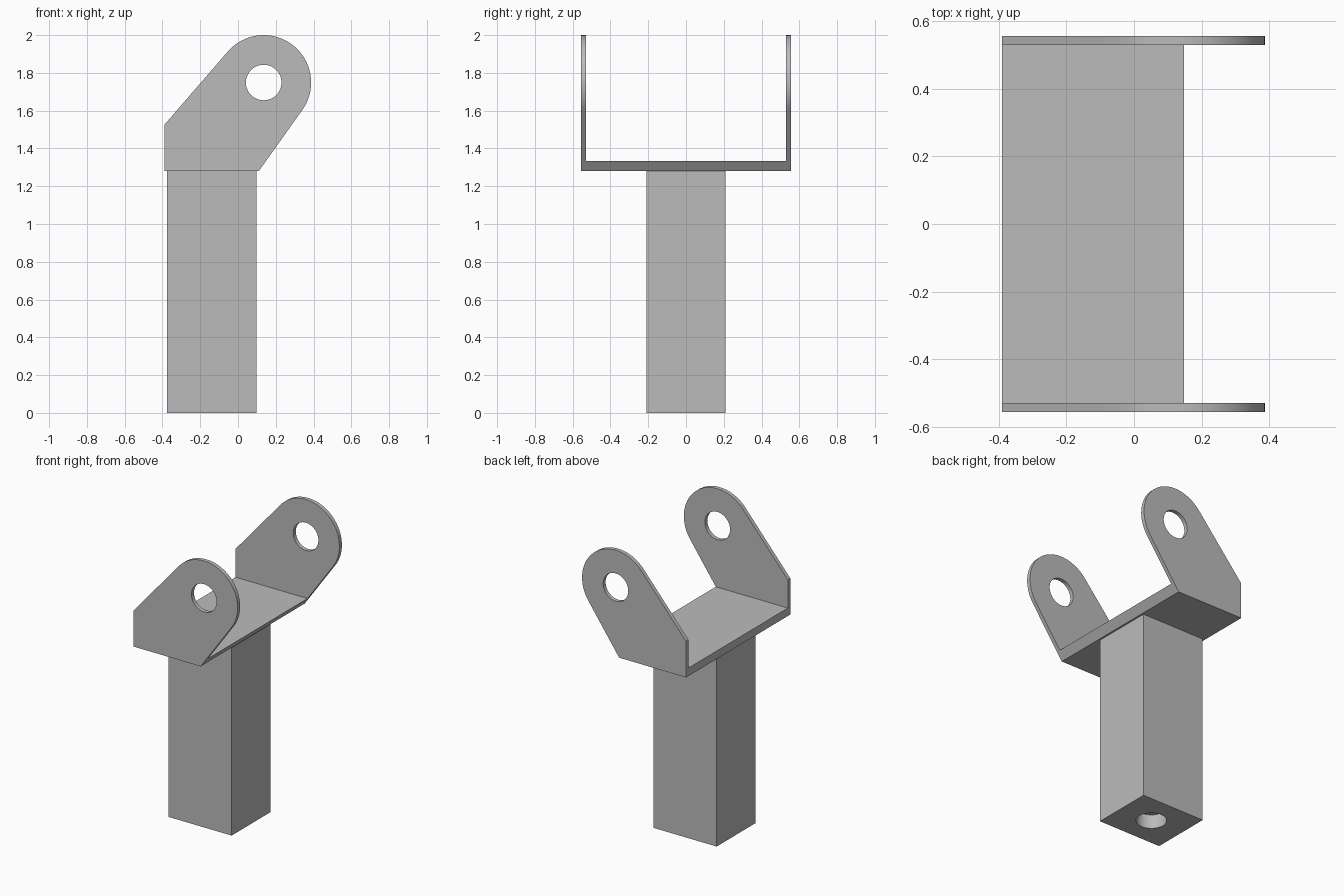
import bpy
import bmesh
from math import atan2, acos, cos, sin, pi, hypot

default = bpy.data.objects.get("Cube")
if default:
    bpy.data.objects.remove(default, do_unlink=True)

GREY = (0.5, 0.5, 0.5, 1)
steel = bpy.data.materials.new("plain grey")
steel.use_nodes = True
steel.diffuse_color = GREY
steel.node_tree.nodes["Principled BSDF"].inputs["Base Color"].default_value = GREY


def prism(name, outline, y0, y1):
    """Extrude an outline in the XZ plane from y0 to y1."""
    bm = bmesh.new()
    face = bm.faces.new([bm.verts.new((x, y0, z)) for x, z in outline])
    moved = bmesh.ops.extrude_face_region(bm, geom=[face], use_keep_orig=True)["geom"]
    for v in moved:
        if isinstance(v, bmesh.types.BMVert):
            v.co.y = y1
    bmesh.ops.recalc_face_normals(bm, faces=bm.faces)
    mesh = bpy.data.meshes.new(name)
    bm.to_mesh(mesh)
    bm.free()
    mesh.materials.append(steel)
    obj = bpy.data.objects.new(name, mesh)
    bpy.context.collection.objects.link(obj)
    return obj


def drill(obj, radius, depth, location, rotation=(0, 0, 0)):
    """Cut a round hole, then smooth its wall."""
    bpy.ops.mesh.primitive_cylinder_add(vertices=64, radius=radius, depth=depth,
                                        location=location, rotation=rotation)
    cutter = bpy.context.object
    cutter.name = "hole_cutter"
    cutter.hide_render = True
    cutter.data.materials.append(steel)
    cut = obj.modifiers.new("hole", 'BOOLEAN')
    cut.operation = 'DIFFERENCE'
    cut.solver = 'EXACT'
    cut.object = cutter
    bpy.ops.object.select_all(action='DESELECT')
    bpy.context.view_layer.objects.active = obj
    obj.select_set(True)
    bpy.ops.object.modifier_apply(modifier=cut.name)
    bpy.data.objects.remove(cutter, do_unlink=True)
    bpy.ops.object.shade_smooth_by_angle(angle=pi / 6)


# Shared measures
CX, CZ, R = 0.136, 1.749, 0.251        # rounded ear end
HOLE = 0.094
LEFT, TOE, SHELF, STEP = -0.39, 0.11, 1.28, 1.525
INNER, OUTER = 0.53, 0.557


def tangent_angle(x, z, side):
    dx, dz = x - CX, z - CZ
    return atan2(dz, dx) + side * acos(R / hypot(dx, dz))


# Ear outline: straight foot with tangent edges running into a round end
start = tangent_angle(TOE, SHELF, 1)
end = tangent_angle(LEFT, STEP, -1) + 2 * pi
STEPS = 48
ear = [(LEFT, STEP), (LEFT, SHELF), (TOE, SHELF)]
for i in range(STEPS + 1):
    a = start + (end - start) * i / STEPS
    ear.append((CX + R * cos(a), CZ + R * sin(a)))

# Front and back ears
for name, side in (("front_ear", -1), ("back_ear", 1)):
    plate = prism(name, ear, side * INNER, side * OUTER)
    drill(plate, HOLE, 0.2, (CX, side * INNER, CZ), (pi / 2, 0, 0))

# Cradle floor, its right edge sloped in line with the ears
TOP = 1.334
slope = (ear[3][0] - TOE) / (ear[3][1] - SHELF)
prism("cradle_floor", [(LEFT, SHELF), (TOE, SHELF),
                       (TOE + slope * (TOP - SHELF), TOP), (LEFT, TOP)], -INNER, INNER)

# Post with a shallow socket underneath
X0, X1, HALF = -0.375, 0.098, 0.208
post = prism("post", [(X0, 0), (X1, 0), (X1, SHELF), (X0, SHELF)], -HALF, HALF)
drill(post, HOLE, 0.19, ((X0 + X1) / 2, 0, 0))
